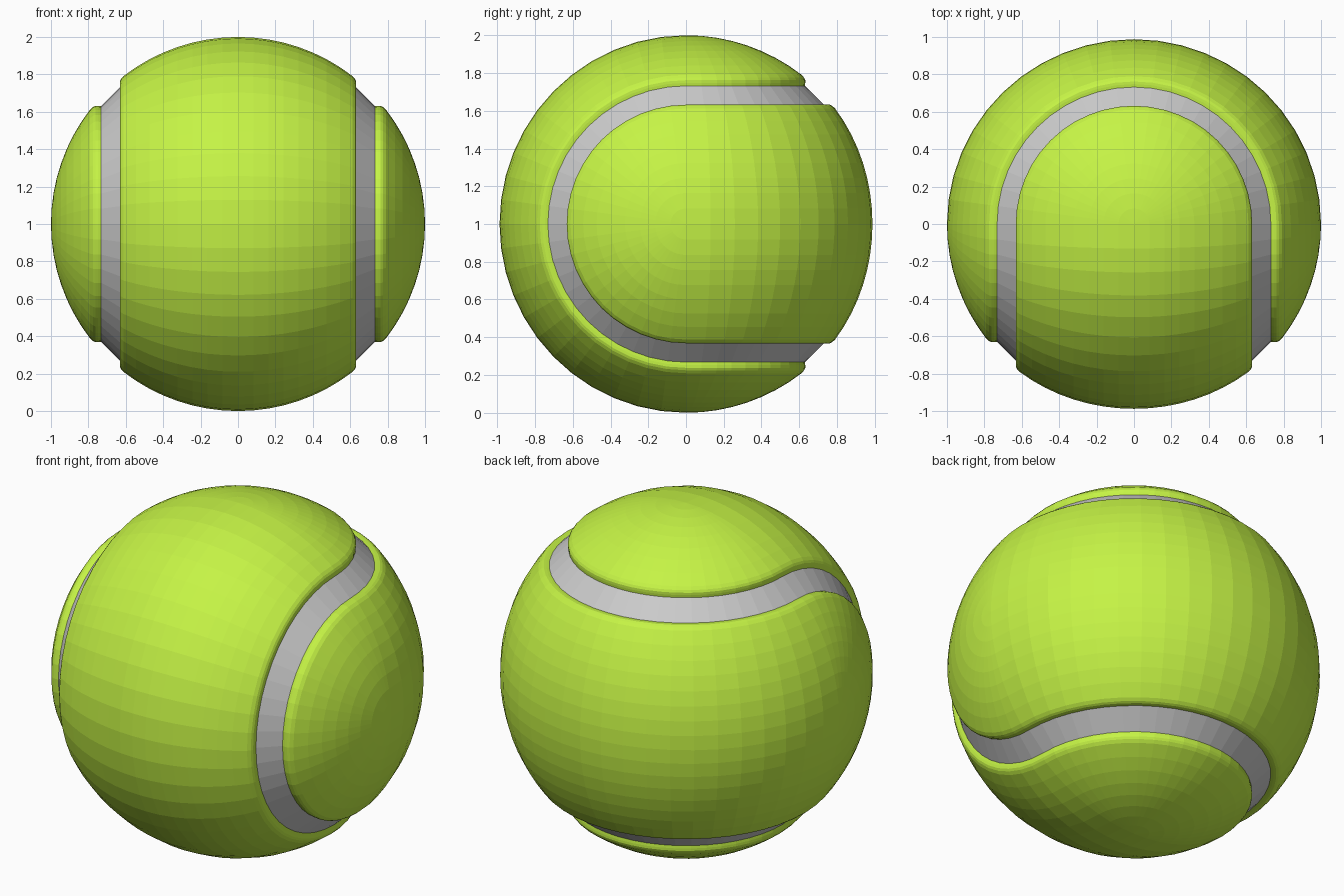
import bpy, bmesh
from math import sin, cos, pi, asin
from mathutils import Vector, Matrix

if "Cube" in bpy.data.objects:
    bpy.data.objects.remove(bpy.data.objects["Cube"])

STEPS, RINGS = 24, 8
EDGE, LOW = 0.63, 0.732


def material(name, rgb):
    m = bpy.data.materials.new(name)
    m.diffuse_color = (*rgb, 1)
    m.use_nodes = True
    m.node_tree.nodes["Principled BSDF"].inputs["Base Color"].default_value = m.diffuse_color
    return m


def stations():
    """Closed seam loop: (centre direction, sideways direction, flattening)."""
    X, out = Vector((1, 0, 0)), []
    for end in (1, -1):
        for i in range(STEPS):              # half-round end of the panel
            a = pi * i / STEPS
            a = a if end > 0 else pi - a
            out.append((Vector((0, 0, end)), Vector((cos(a), sin(a), 0)), 0))
        for i in range(STEPS):              # straight side running over the front
            p = pi * i / STEPS
            c = Vector((0, -sin(p), end * cos(p)))
            out.append((c, -X * end, 0.012 * sin(p) ** 2))
    return out


def sweep(name, profile, mat, spin=None):
    """Sweep a (sideways, outward) profile round the seam loop."""
    bm = bmesh.new()
    rows = []
    for c, s, flat in stations():
        rows.append([bm.verts.new(s * u + c * v * (1 - flat * max(0, 1 - u * u / 0.4)))
                     for u, v in profile])
    for k, a in enumerate(rows):
        b = rows[(k + 1) % len(rows)]
        for j in range(len(profile) - 1):
            bm.faces.new((a[j], a[j + 1], b[j + 1], b[j]))
    bmesh.ops.remove_doubles(bm, verts=bm.verts, dist=1e-4)
    if spin:
        bmesh.ops.transform(bm, matrix=spin, verts=bm.verts)
    bmesh.ops.recalc_face_normals(bm, faces=bm.faces)
    # make sure the open shell faces away from the ball centre
    if sum(f.normal.dot(f.calc_center_median()) for f in bm.faces) < 0:
        bmesh.ops.reverse_faces(bm, faces=bm.faces)
    me = bpy.data.meshes.new(name)
    bm.to_mesh(me)
    bm.free()
    me.materials.append(mat)
    ob = bpy.data.objects.new(name, me)
    ob.location.z = 1
    bpy.context.collection.objects.link(ob)
    return ob


felt = material("felt", (0.56, 0.90, 0.06))
rubber = material("seam_grey", (0.6, 0.6, 0.6))

# Felt panel profile: dome, rounded rim, then the wall down to the seam
top = asin(0.612)
dome = [(sin(top * i / RINGS), cos(top * i / RINGS)) for i in range(RINGS + 1)]
rim = [(0.626, 0.775), (0.632, 0.762), (0.632, 0.748), (EDGE, LOW)]
sweep("front_felt_panel", dome + rim, felt)
sweep("back_felt_panel", dome + rim, felt, Matrix.Rotation(pi, 4, Vector((1, 0, 1))))

# Sunken grey seam between the two panels
sweep("seam_band", [(EDGE, LOW), (LOW, EDGE)], rubber)
